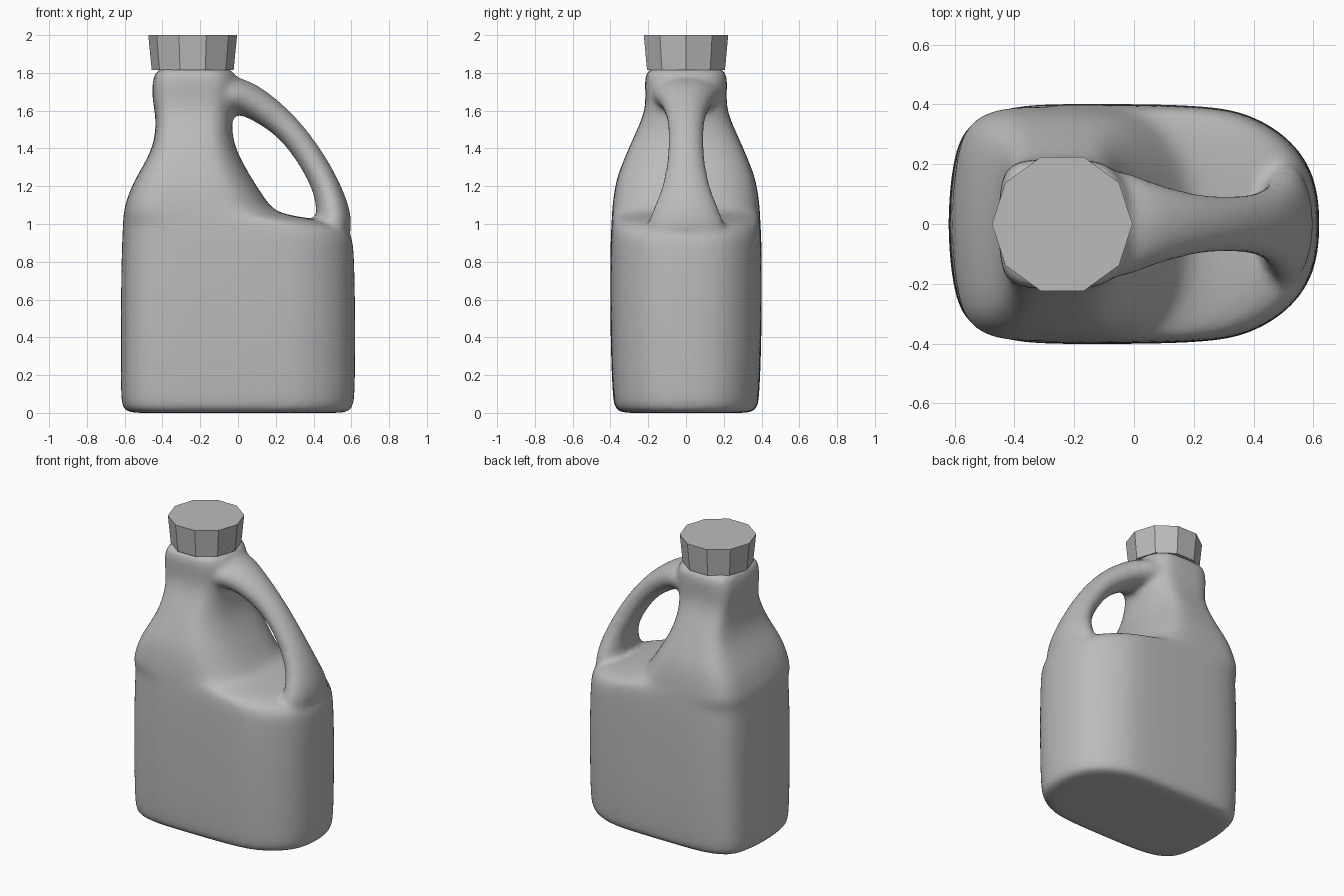
import bpy
import bmesh
from math import cos, sin, tau
from mathutils import Vector

cube = bpy.data.objects.get("Cube")
if cube:
    bpy.data.objects.remove(cube, do_unlink=True)

# One plain grey for the whole jug
grey = bpy.data.materials.new("plain grey")
grey.use_nodes = True
colour = (0.5, 0.5, 0.5, 1.0)
grey.diffuse_color = colour
grey.node_tree.nodes["Principled BSDF"].inputs["Base Color"].default_value = colour


def loft(bm, sections):
    """Skin a closed shell through rings of equal point count."""
    rings = [[bm.verts.new(p) for p in section] for section in sections]
    count = len(rings[0])
    for low, high in zip(rings, rings[1:]):
        for i in range(count):
            j = (i + 1) % count
            bm.faces.new((low[i], low[j], high[j], high[i]))
    bm.faces.new(list(reversed(rings[0])))
    bm.faces.new(rings[-1])


def finish(bm, name):
    bmesh.ops.recalc_face_normals(bm, faces=bm.faces[:])
    mesh = bpy.data.meshes.new(name)
    bm.to_mesh(mesh)
    bm.free()
    mesh.materials.append(grey)
    obj = bpy.data.objects.new(name, mesh)
    bpy.context.collection.objects.link(obj)
    return obj


# Half of the unit cross-section: squarer at the left end, rounder below the handle
half_outline = [(-1, 0), (-.99, .3), (-.965, .58), (-.92, .77), (-.82, .91),
                (-.6, 1), (-.25, 1), (.1, 1), (.42, .98), (.6, .93),
                (.8, .77), (.94, .52), (.99, .26), (1, 0)]
outline = half_outline + [(u, -v) for u, v in reversed(half_outline[1:-1])]


def body_ring(z, left, right, depth):
    middle, half = (left + right) / 2, (right - left) / 2
    return [Vector((middle + half * u, depth * v, z)) for u, v in outline]


# Body levels: height, left edge, right edge, half depth
levels = [
    (0, -.5, .5, .28), (0, -.58, .575, .345), (.02, -.61, .605, .375),
    (.07, -.622, .62, .387), (.3, -.622, .622, .397), (.6, -.622, .622, .402),
    (.88, -.617, .615, .4), (.97, -.612, .6, .396),
    (1.02, -.61, .47, .393), (1.05, -.607, .22, .392),
    (1.1, -.6, .165, .389), (1.2, -.565, .1, .376), (1.28, -.52, .05, .354),
    (1.38, -.462, -.005, .312), (1.48, -.436, -.033, .268),
    (1.58, -.437, -.03, .222), (1.66, -.455, -.01, .213),
    (1.75, -.455, 0, .218), (1.8, -.44, -.02, .213), (1.83, -.42, -.04, .19)]

# Handle stations: x, z, half thickness, half width
stations = [
    (-.14, 1.69, .1, .2), (-.02, 1.685, .1, .175), (.07, 1.655, .09, .135),
    (.2, 1.567, .077, .1), (.305, 1.465, .07, .09), (.415, 1.305, .072, .1),
    (.482, 1.165, .075, .135), (.51, 1.045, .095, .19), (.5, .9, .1, .24)]


def handle_ring(i):
    x, z, thick, wide = stations[i]
    before = stations[max(i - 1, 0)]
    after = stations[min(i + 1, len(stations) - 1)]
    tangent = Vector((after[0] - before[0], 0, after[1] - before[1])).normalized()
    side = Vector((0, 1, 0))
    normal = tangent.cross(side)
    angles = [tau * k / 12 for k in range(12)]
    return [Vector((x, 0, z)) + normal * thick * 1.04 * cos(a)
            + side * wide * 1.04 * sin(a) for a in angles]


# Bottle body and handle, fused into one smoothly blended skin
bm = bmesh.new()
loft(bm, [body_ring(*level) for level in levels])
loft(bm, [handle_ring(i) for i in range(len(stations))])
bottle = finish(bm, "bottle_with_handle")
soften = bottle.modifiers.new("soften", 'SUBSURF')
soften.levels = soften.render_levels = 2
fuse = bottle.modifiers.new("fuse", 'REMESH')
fuse.mode = 'VOXEL'
fuse.voxel_size = 0.018
fuse.use_smooth_shade = True
blend = bottle.modifiers.new("blend", 'SMOOTH')
blend.factor = 0.5
blend.iterations = 8

# Ten-sided cap, flaring upward
bm = bmesh.new()
loft(bm, [[Vector((-.24 + r * cos(tau * k / 10), r * sin(tau * k / 10), z))
           for k in range(10)] for z, r in ((1.815, .217), (2, .235))])
finish(bm, "cap")
